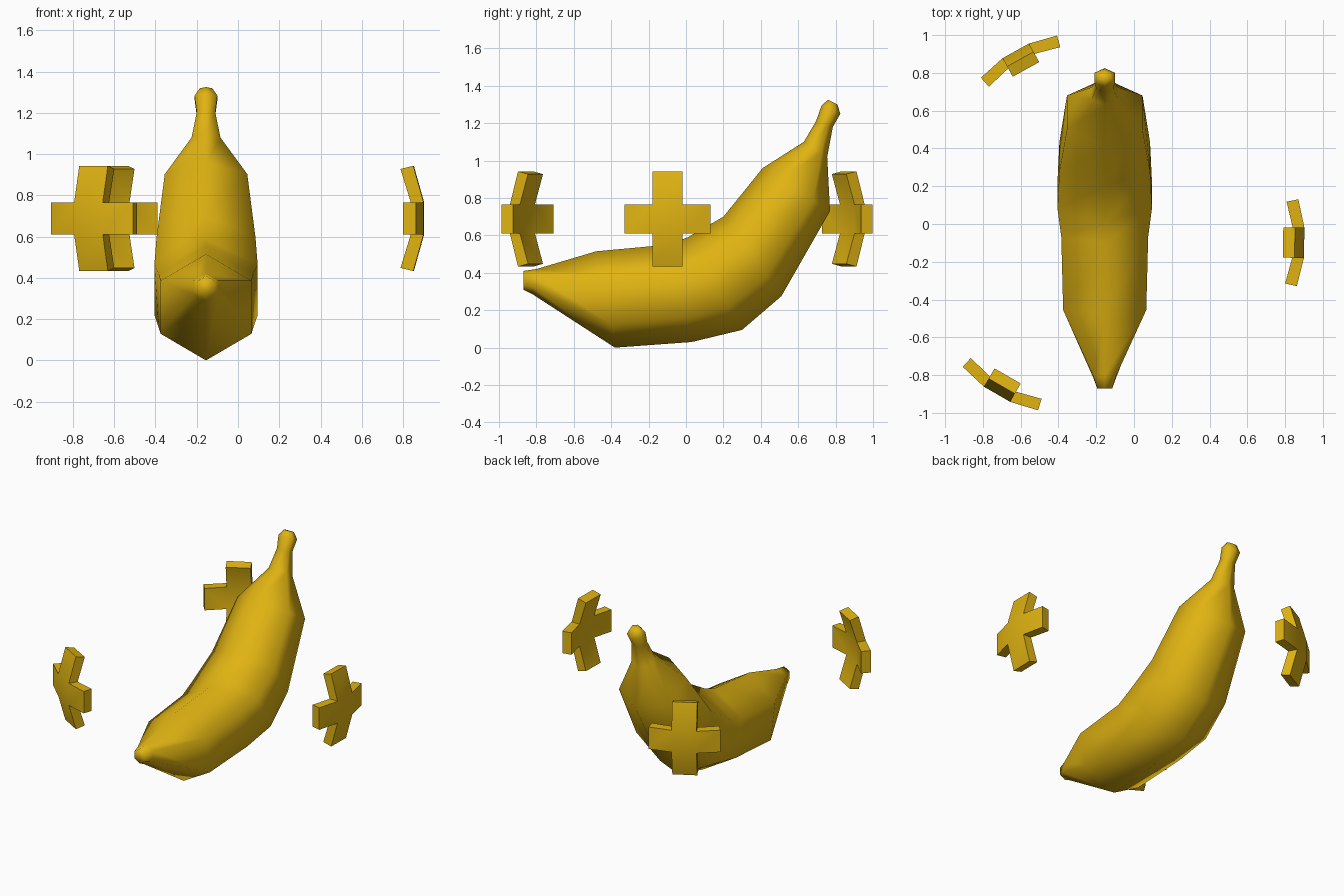
import bpy, bmesh
from math import cos, sin, radians
from mathutils import Matrix, Vector

cube = bpy.data.objects.get("Cube")
if cube:
    bpy.data.objects.remove(cube)

yellow = bpy.data.materials.new("banana yellow")
yellow.use_nodes = True
colour = (0.74, 0.45, 0.006, 1)
yellow.diffuse_color = colour
yellow.node_tree.nodes["Principled BSDF"].inputs["Base Color"].default_value = colour


def finish(name, bm, angle):
    """Turn a bmesh into a yellow, smooth-shaded object."""
    bmesh.ops.recalc_face_normals(bm, faces=bm.faces)
    mesh = bpy.data.meshes.new(name)
    bm.to_mesh(mesh)
    bm.free()
    mesh.materials.append(yellow)
    obj = bpy.data.objects.new(name, mesh)
    bpy.context.collection.objects.link(obj)
    bpy.ops.object.select_all(action='DESELECT')
    obj.select_set(True)
    bpy.context.view_layer.objects.active = obj
    bpy.ops.object.shade_smooth_by_angle(angle=radians(angle))
    return obj


# Banana: six-sided rings, each given by its upper and lower point (y, z) and half width
CENTRE_X = -0.155
RINGS = [
    ((-0.87, 0.41), (-0.87, 0.31), 0.04),
    ((-0.80, 0.42), (-0.82, 0.285), 0.06),
    ((-0.48, 0.515), (-0.38, 0.0), 0.22),
    ((-0.10, 0.55), (0.03, 0.03), 0.23),
    ((0.01, 0.59), (0.30, 0.095), 0.25),
    ((0.20, 0.70), (0.51, 0.275), 0.24),
    ((0.41, 0.96), (0.77, 0.73), 0.20),
    ((0.63, 1.10), (0.755, 1.02), 0.07),
    ((0.695, 1.21), (0.785, 1.18), 0.045),
    ((0.725, 1.295), (0.825, 1.25), 0.055),
    ((0.76, 1.325), (0.81, 1.30), 0.03),
]
bm = bmesh.new()
loops = []
for top, bottom, half in RINGS:
    a, b = Vector((CENTRE_X, *top)), Vector((CENTRE_X, *bottom))
    loop = []
    for i in range(6):
        t = radians(60 * i)
        point = (a + b) / 2 + (a - b) / 2 * cos(t)
        point.x += half * sin(t) / sin(radians(60))
        loop.append(bm.verts.new(point))
    loops.append(loop)
for low, high in zip(loops, loops[1:]):
    for i in range(6):
        j = (i + 1) % 6
        bm.faces.new((low[i], low[j], high[j], high[i]))
bm.faces.new(loops[0])
bm.faces.new(loops[-1])
finish("banana", bm, 100)


# Floating plus signs: a bent cross facing outwards, thickened inwards
def plus_sign(name, x, y, heading):
    us, vs = (-0.23, -0.08, 0.08, 0.23), (-0.255, -0.077, 0.077, 0.255)
    thick = 0.062
    bm = bmesh.new()
    grid = {}
    for layer in (0, 1):
        for i, u in enumerate(us):
            for j, v in enumerate(vs):
                end_u, end_v = i in (0, 3), j in (0, 3)
                if end_u and end_v:
                    continue
                depth = -0.035 * end_u - 0.05 * end_v - 0.004 - thick * layer
                shrink = 1 - 0.06 * layer * (end_u or end_v)
                grid[layer, i, j] = bm.verts.new((
                    depth, u * (shrink if end_u else 1), v * (shrink if end_v else 1)))
    cells = [(1, 1), (0, 1), (2, 1), (1, 0), (1, 2)]
    for layer in (0, 1):
        for i, j in cells:
            bm.faces.new([grid[layer, i + p, j + q]
                          for p, q in ((0, 0), (1, 0), (1, 1), (0, 1))])
    # Side walls along every open edge of the outer layer
    inner = {grid[0, i, j]: grid[1, i, j] for k, i, j in grid if k == 0}
    for edge in [e for e in bm.edges if e.is_boundary and e.verts[0] in inner]:
        p, q = edge.verts
        bm.faces.new((p, q, inner[q], inner[p]))
    # Slightly domed middle
    middle = next(f for f in bm.faces if all(v in inner for v in f.verts)
                  and abs(f.calc_center_median().y) + abs(f.calc_center_median().z) < 0.01)
    bmesh.ops.poke(bm, faces=[middle], offset=0.004)
    bm.transform(Matrix.Translation((x, y, 0.688))
                 @ Matrix.Rotation(radians(heading), 4, 'Z'))
    finish(name, bm, 45)


plus_sign("plus_left", 0.905, -0.10, -1)
plus_sign("plus_back", -0.628, 0.92, 119)
plus_sign("plus_front", -0.727, -0.905, 240)
